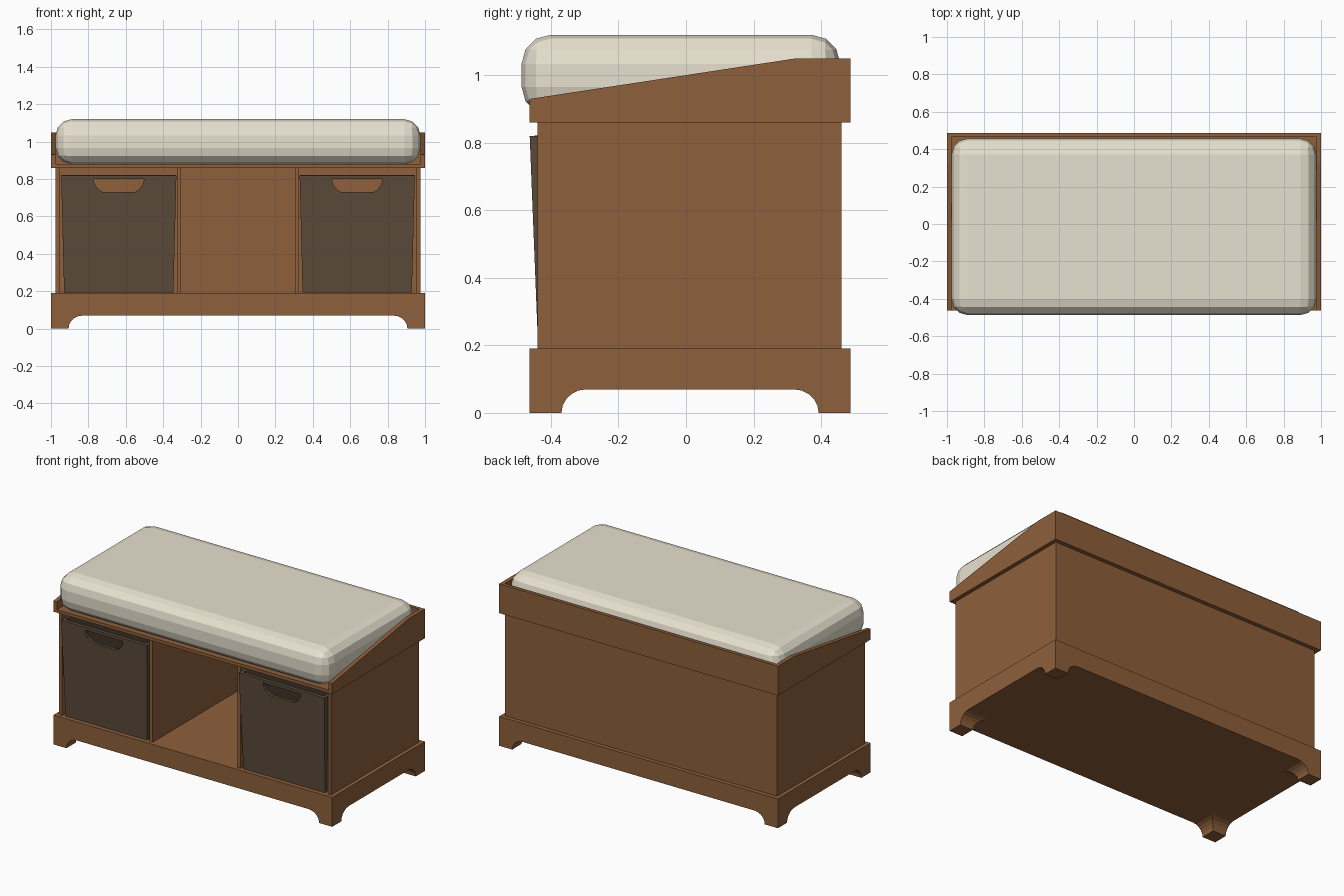
import bpy, bmesh
from math import sin, cos, pi
from mathutils import Vector

if "Cube" in bpy.data.objects:
    bpy.data.objects.remove(bpy.data.objects["Cube"])


def material(name, rgb):
    m = bpy.data.materials.new(name)
    m.diffuse_color = (*rgb, 1)
    m.use_nodes = True
    m.node_tree.nodes["Principled BSDF"].inputs["Base Color"].default_value = m.diffuse_color
    return m


WOOD = material("wood", (0.27, 0.115, 0.043))
FABRIC = material("dark_fabric", (0.105, 0.07, 0.042))
CREAM = material("cream_fabric", (0.80, 0.75, 0.62))


def finish(name, bm, mat):
    bmesh.ops.recalc_face_normals(bm, faces=bm.faces)
    me = bpy.data.meshes.new(name)
    bm.to_mesh(me)
    bm.free()
    me.materials.append(mat)
    ob = bpy.data.objects.new(name, me)
    bpy.context.collection.objects.link(ob)
    return ob


def box_bm(x0, x1, y0, y1, z0, z1):
    bm = bmesh.new()
    bmesh.ops.create_cube(bm, size=1)
    for v in bm.verts:
        v.co = ((x0 + x1) / 2 + v.co.x * (x1 - x0),
                (y0 + y1) / 2 + v.co.y * (y1 - y0),
                (z0 + z1) / 2 + v.co.z * (z1 - z0))
    return bm


def box(name, *dims):
    return finish(name, box_bm(*dims), WOOD)


def prism(name, pts, axis, a, b, mat=WOOD):
    """Extrude a (horizontal, z) outline along axis 'x' or 'y' from a to b."""
    bm = bmesh.new()
    vs = [bm.verts.new((a, h, z) if axis == "x" else (h, a, z)) for h, z in pts]
    face = bm.faces.new(vs)
    new = bmesh.ops.extrude_face_region(bm, geom=[face])["geom"]
    step = Vector((b - a, 0, 0)) if axis == "x" else Vector((0, b - a, 0))
    bmesh.ops.translate(bm, vec=step, verts=[g for g in new if isinstance(g, bmesh.types.BMVert)])
    return finish(name, bm, mat)


def apply_boolean(ob, cutter, op):
    mod = ob.modifiers.new("bool", "BOOLEAN")
    mod.operation, mod.solver, mod.object = op, "EXACT", cutter
    bpy.context.view_layer.objects.active = ob
    bpy.ops.object.modifier_apply(modifier=mod.name)
    bpy.data.objects.remove(cutter)


def foot_outline(h0, h1, foot=0.094, r=0.075, top=0.19, arch=0.07, n=5):
    """Plinth side outline with a coved arch between two feet."""
    arc = [(r * cos(i * pi / 2 / n), arch * sin(i * pi / 2 / n)) for i in range(n + 1)]
    left = [(h0 + foot + r - x, z) for x, z in arc]
    right = [(h1 - foot - r + x, z) for x, z in reversed(arc)]
    return [(h0, top), (h0, 0)] + left + right + [(h1, 0), (h1, top)]


Y0, Y1 = -0.463, 0.487

# Plinth: arched outlines crossed in both directions leave four coved feet
base = prism("base", foot_outline(-1, 1), "y", Y0, Y1)
apply_boolean(base, prism("base_cutter", foot_outline(Y0, Y1), "x", -1.1, 1.1), "INTERSECT")

# Cabinet panels
box("back_panel", -0.955, 0.955, 0.44, 0.46, 0.19, 0.86)
for s, side in ((-1, "left"), (1, "right")):
    box(side + "_side_panel", *sorted((s * 0.955, s * 0.975)), -0.44, 0.46, 0.19, 0.86)
    box(side + "_divider", *sorted((s * 0.305, s * 0.325)), -0.44, 0.44, 0.19, 0.86)

# Seat tray with sloping arms
box("seat_board", -0.975, 0.975, Y0, 0.465, 0.86, 0.88)
box("tray_back", -0.975, 0.975, 0.465, Y1, 0.86, 1.05)
arm = [(Y0, 0.86), (Y0, 0.93), (0.325, 1.05), (Y1, 1.05), (Y1, 0.86)]
for s, side in ((-1, "left"), (1, "right")):
    prism(side + "_arm", arm, "x", s * 0.975, s)

# Open tapered bins with hand holes front and back
half_hole = [(0.135, 0.80), (0.13, 0.775), (0.115, 0.75), (0.09, 0.732), (0.075, 0.73)]
for s, side in ((-1, "left"), (1, "right")):
    cx = s * 0.6375
    bm = box_bm(-1, 1, -1, 1, 0.192, 0.82)
    for v in bm.verts:
        hx, hy = (0.308, 0.443) if v.co.z > 0.5 else (0.292, 0.418)
        v.co.x, v.co.y = cx + v.co.x * hx, -0.02 + v.co.y * hy
    bmesh.ops.delete(bm, geom=[f for f in bm.faces if f.normal.z > 0.9], context="FACES")
    storage = finish(side + "_bin", bm, FABRIC)
    mod = storage.modifiers.new("wall", "SOLIDIFY")
    mod.thickness, mod.offset, mod.use_even_offset = 0.02, -1, True
    bpy.context.view_layer.objects.active = storage
    bpy.ops.object.modifier_apply(modifier=mod.name)
    hole = [(cx + x, z) for x, z in half_hole] + [(cx - x, z) for x, z in reversed(half_hole)]
    apply_boolean(storage, prism("hole_cutter", hole, "y", -0.6, 0.6, FABRIC), "DIFFERENCE")

# Rounded cushion
bm = box_bm(-0.975, 0.975, -0.487, 0.457, 0.88, 1.12)
bmesh.ops.bevel(bm, geom=bm.edges[:], offset=0.086, offset_type="OFFSET",
                segments=3, profile=0.5, affect="EDGES")
finish("cushion", bm, CREAM)
